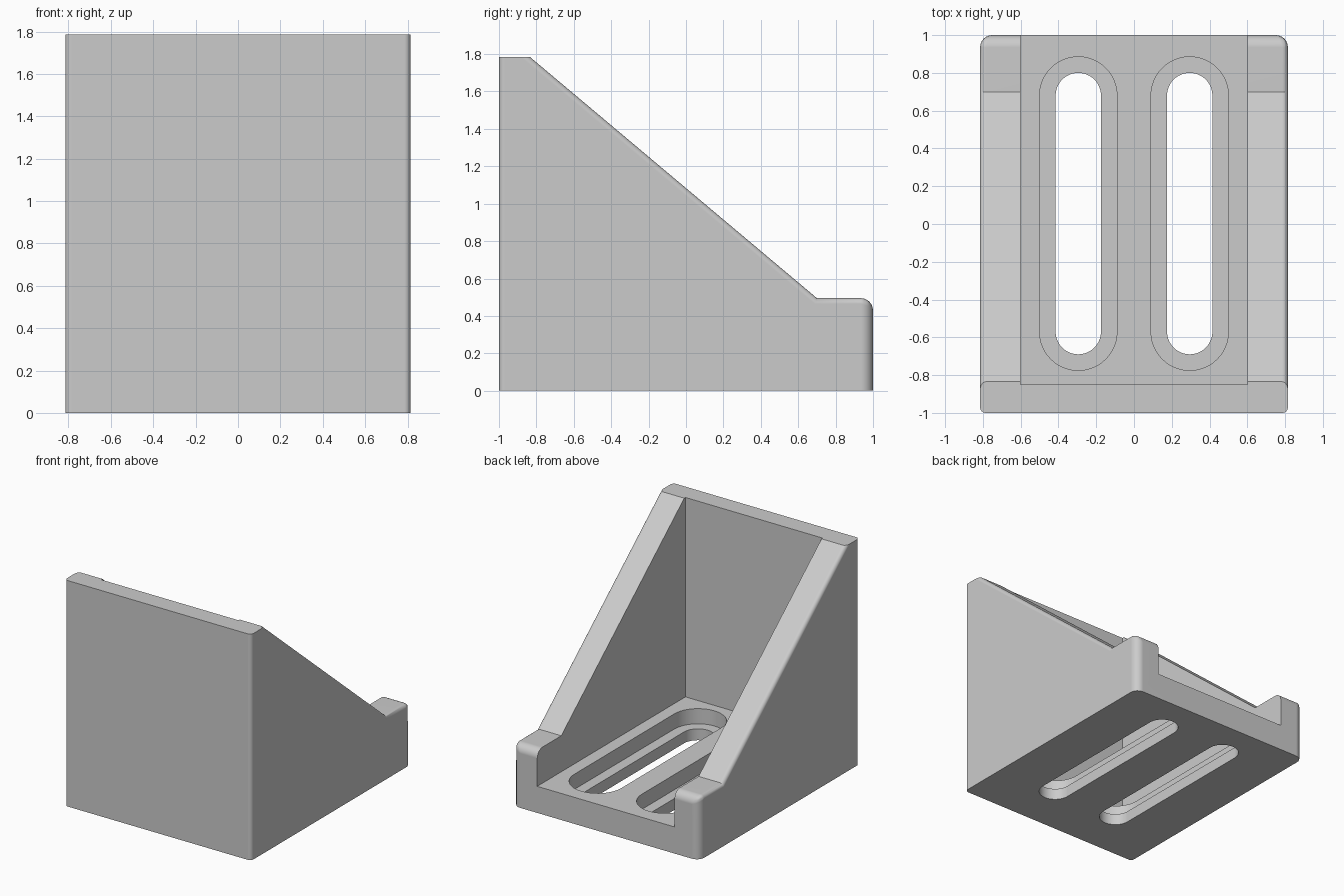
import bpy, bmesh, math
from mathutils import Vector

cube = bpy.data.objects.get("Cube")
if cube:
    bpy.data.objects.remove(cube, do_unlink=True)

HALF_W, TOP, POST, FLOOR, LEDGE = 0.815, 1.785, 0.495, 0.21, 0.09
BIG, SMALL = 0.065, 0.03

grey = bpy.data.materials.new("light_grey")
grey.use_nodes = True
colour = (0.6, 0.6, 0.6, 1)
grey.diffuse_color = colour
grey.node_tree.nodes["Principled BSDF"].inputs["Base Color"].default_value = colour


def prism(name, points, direction, weigh=None):
    """Extrude a closed outline along a direction, optionally weighting edges for the bevel."""
    bm = bmesh.new()
    face = bm.faces.new([bm.verts.new(p) for p in points])
    ext = bmesh.ops.extrude_face_region(bm, geom=[face])
    moved = [g for g in ext["geom"] if isinstance(g, bmesh.types.BMVert)]
    bmesh.ops.translate(bm, verts=moved, vec=direction)
    bmesh.ops.recalc_face_normals(bm, faces=bm.faces)
    if weigh:
        layer = bm.edges.layers.float.new("bevel_weight_edge")
        for e in bm.edges:
            e[layer] = weigh(e)
    mesh = bpy.data.meshes.new(name)
    bm.to_mesh(mesh)
    bm.free()
    mesh.materials.append(grey)
    obj = bpy.data.objects.new(name, mesh)
    bpy.context.collection.objects.link(obj)
    return obj


def stadium(cx, y0, y1, r, z, n=24):
    """Outline of a slot running along y with round ends."""
    pts = []
    for cy, start in ((y1, 0), (y0, math.pi)):
        for i in range(n + 1):
            a = start + math.pi * i / n
            pts.append((cx + r * math.cos(a), cy + r * math.sin(a), z))
    return pts


def edge_weight(e):
    """Large rounding on the rear edges, small on the outer front, slope and post edges."""
    a, b = (v.co for v in e.verts)
    mid, d = (a + b) / 2, b - a
    if abs(d.x) > 0.1:                       # edges across the width
        return 1.0 if mid.y > 0.9 and mid.z > 0.1 else 0.0
    if abs(d.y) < 0.01:                      # upright edges
        return 1.0 if mid.y > 0 else SMALL / BIG
    return SMALL / BIG if 0.1 < mid.z < TOP - 0.01 else 0.0


# Solid side profile across the full width, with rounded edges
profile = [(-1, 0), (1, 0), (1, POST), (0.7, POST), (-0.835, TOP), (-1, TOP)]
bracket = prism("corner_bracket", [(-HALF_W, y, z) for y, z in profile],
                Vector((2 * HALF_W, 0, 0)), edge_weight)
bpy.context.view_layer.objects.active = bracket
bracket.select_set(True)
bevel = bracket.modifiers.new("rounded_edges", "BEVEL")
bevel.limit_method = "WEIGHT"
bevel.width = BIG
bevel.segments = 6
bpy.ops.object.modifier_apply(modifier=bevel.name)

# Open channel between the side walls
cutters = [prism("channel_cutter",
                 [(-0.6, -0.85, FLOOR), (0.6, -0.85, FLOOR), (0.6, 1.3, FLOOR), (-0.6, 1.3, FLOOR)],
                 Vector((0, 0, 2.5)))]
# Two stepped slots: wide recess, then narrow opening through the base
for side in (-1, 1):
    cutters.append(prism("recess_cutter", stadium(side * 0.295, -0.57, 0.68, 0.205, LEDGE),
                         Vector((0, 0, 0.3))))
    cutters.append(prism("slot_cutter", stadium(side * 0.295, -0.57, 0.68, 0.12, -0.2),
                         Vector((0, 0, 0.7))))
for cutter in cutters:
    cutter.hide_render = True
    cut = bracket.modifiers.new("cut", "BOOLEAN")
    cut.operation = "DIFFERENCE"
    cut.solver = "EXACT"
    cut.object = cutter
    bpy.ops.object.modifier_apply(modifier=cut.name)
    bpy.data.objects.remove(cutter, do_unlink=True)

# Smooth roundings, crisp flat faces
bpy.ops.object.select_all(action="DESELECT")
bracket.select_set(True)
bpy.context.view_layer.objects.active = bracket
bpy.ops.object.shade_smooth_by_angle(angle=math.radians(30))
normals = bracket.modifiers.new("flat_face_normals", "WEIGHTED_NORMAL")
normals.keep_sharp = True
